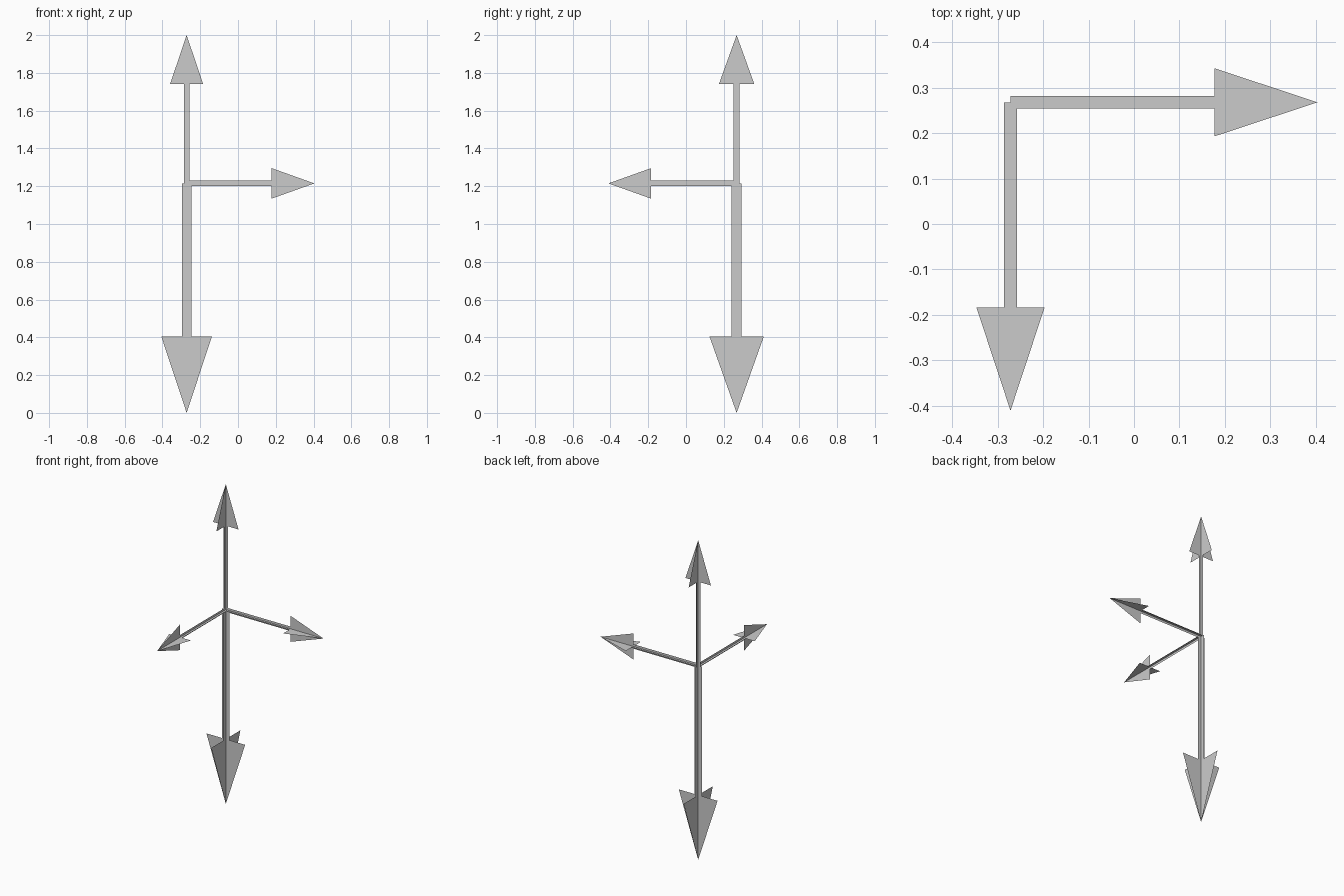
import bpy
from mathutils import Vector

if "Cube" in bpy.data.objects:
    bpy.data.objects.remove(bpy.data.objects["Cube"])

X, Y, Z = Vector((1, 0, 0)), Vector((0, 1, 0)), Vector((0, 0, 1))
ORIGIN = Vector((-0.272, 0.268, 1.215))


def arrow(name, axis, length, head, side_a, side_b):
    """Two crossed flat arrows; each side is (direction, shaft half width, head half width)."""
    verts, faces = [], []
    neck = ORIGIN + axis * (length - head)
    tip = ORIGIN + axis * length
    for d, s, h in (side_a, side_b):
        n = len(verts)
        verts += [ORIGIN - d * s, ORIGIN + d * s, neck + d * s, neck - d * s,
                  neck + d * h, tip, neck - d * h]
        # shaft, then head
        faces += [(n, n + 1, n + 2, n + 3),
                  (n + 6, n + 3, n + 2, n + 4, n + 5)]
    mesh = bpy.data.meshes.new(name)
    mesh.from_pydata(verts, [], faces)
    mesh.update()
    obj = bpy.data.objects.new(name, mesh)
    bpy.context.collection.objects.link(obj)
    return obj


# Vertical arrows
arrow("up_arrow", Z, 0.785, 0.26, (X, 0.015, 0.088), (Y, 0.016, 0.094))
arrow("down_arrow", -Z, 1.215, 0.405, (X, 0.025, 0.134), (Y, 0.027, 0.144))

# Horizontal arrows
arrow("right_arrow", X, 0.676, 0.227, (Y, 0.014, 0.075), (Z, 0.014, 0.081))
arrow("front_arrow", -Y, 0.679, 0.227, (X, 0.014, 0.075), (Z, 0.014, 0.081))
